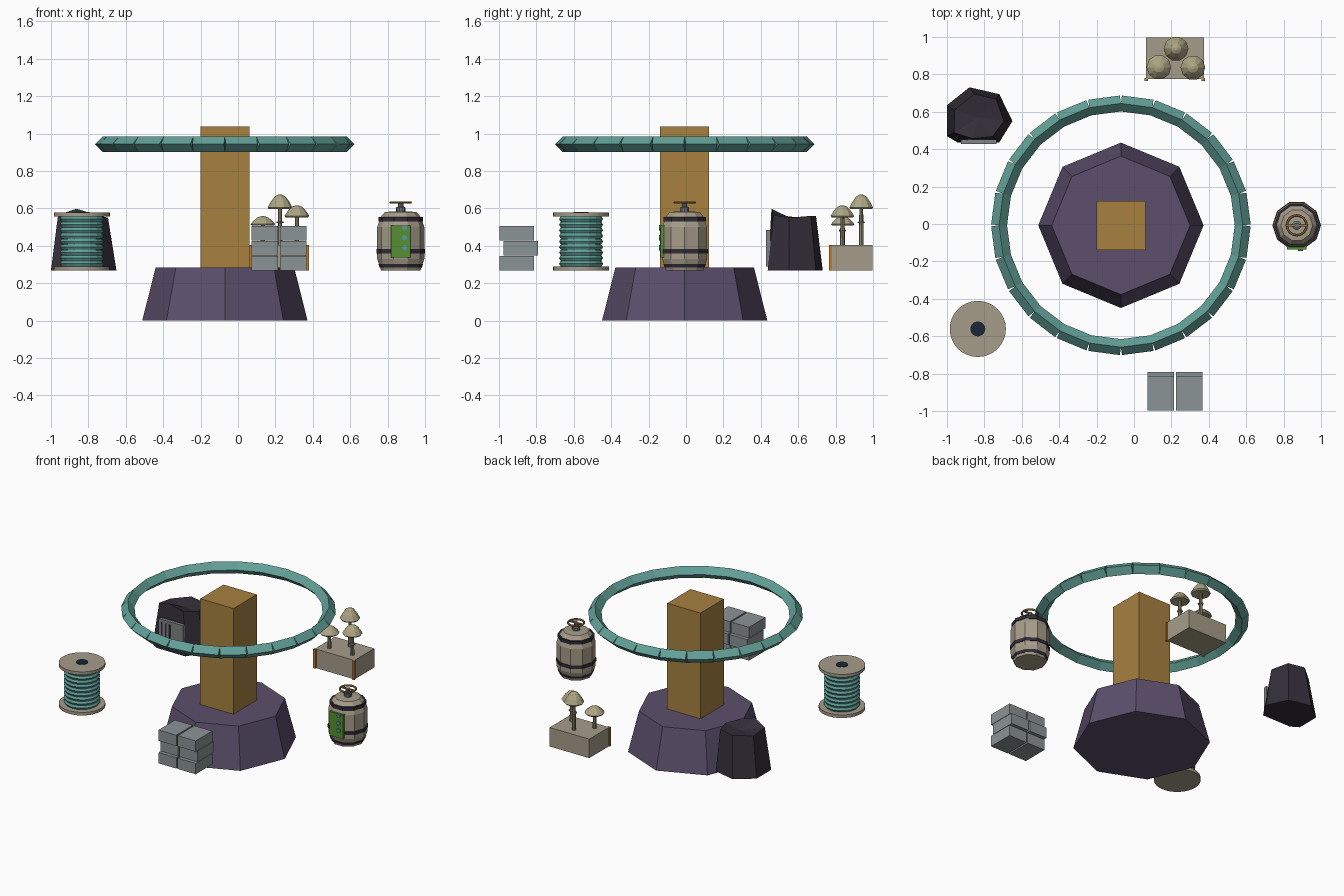
import bpy, bmesh
from math import pi, sin, cos, tan, radians
from mathutils import Matrix, Vector

if "Cube" in bpy.data.objects:
    bpy.data.objects.remove(bpy.data.objects["Cube"])

mats = {}


def mat(name, rgb):
    m = bpy.data.materials.new(name)
    m.diffuse_color = tuple((c / 255) ** 2.2 for c in rgb) + (1,)
    m.use_nodes = True
    m.node_tree.nodes["Principled BSDF"].inputs["Base Color"].default_value = m.diffuse_color
    mats[name] = m


for n, c in {"purple": (92, 80, 108), "ochre": (166, 128, 66), "teal": (98, 158, 150),
             "wood": (165, 155, 136), "dark": (52, 48, 58), "stone": (138, 146, 149),
             "coal": (54, 50, 60), "green": (84, 142, 52), "blue": (90, 150, 160),
             "navy": (32, 42, 58), "brass": (150, 115, 65), "orange": (190, 125, 55),
             "cap": (172, 164, 130), "stem": (140, 138, 112), "grey": (128, 130, 132),
             "steel": (110, 118, 128)}.items():
    mat(n, c)


def obj(name, bm, material, smooth=False):
    bmesh.ops.recalc_face_normals(bm, faces=bm.faces)
    me = bpy.data.meshes.new(name)
    bm.to_mesh(me)
    bm.free()
    me.materials.append(mats[material])
    o = bpy.data.objects.new(name, me)
    bpy.context.collection.objects.link(o)
    if smooth:
        me.shade_smooth()
        me.set_sharp_from_angle(angle=radians(40))
    return o


def box(name, material, x0, x1, y0, y1, z0, z1):
    bm = bmesh.new()
    size = Matrix.Diagonal((x1 - x0, y1 - y0, z1 - z0, 1))
    pos = Matrix.Translation(((x0 + x1) / 2, (y0 + y1) / 2, (z0 + z1) / 2))
    bmesh.ops.create_cube(bm, size=1, matrix=pos @ size)
    return obj(name, bm, material)


def lathe(name, material, x, y, profile, sides, closed=False, smooth=False):
    """Spin (radius, z) points about a vertical axis; closed makes a ring, otherwise ends are capped."""
    bm = bmesh.new()
    rings = [[bm.verts.new((x + r * cos(2 * pi * i / sides), y + r * sin(2 * pi * i / sides), z))
              for i in range(sides)] for r, z in profile]
    pairs = list(zip(rings, rings[1:]))
    if closed:
        pairs.append((rings[-1], rings[0]))
    else:
        bm.faces.new(rings[0])
        bm.faces.new(rings[-1])
    for a, b in pairs:
        for i in range(sides):
            j = (i + 1) % sides
            bm.faces.new((a[i], a[j], b[j], b[i]))
    return obj(name, bm, material, smooth)


def torus(name, material, x, y, z, R, r, sides=20, tube=6, smooth=False):
    prof = [(R + r * cos(2 * pi * k / tube), z + r * sin(2 * pi * k / tube)) for k in range(tube)]
    return lathe(name, material, x, y, prof, sides, closed=True, smooth=smooth)


CX, CY = -0.07, -0.007
BASE = 0.268

# pedestal and pillar
lathe("pedestal", "purple", CX, CY, [(0.442, 0), (0.37, 0.285)], 8)
box("pillar", "ochre", CX - 0.131, CX + 0.131, CY - 0.131, CY + 0.131, 0.285, 1.037)

# halo ring of 24 straight diamond-section segments
R, r, N = 0.646, 0.0425, 24
bm = bmesh.new()
for k in range(N):
    turn = Matrix.Translation((CX, CY, 0.943)) @ Matrix.Rotation(2 * pi * (k + 0.5) / N, 4, 'Z')
    half = R * tan(pi / N)
    ends = [[bm.verts.new(turn @ Vector((R + r * cos(a * pi / 2), s * half, r * sin(a * pi / 2))))
             for a in range(4)] for s in (-1, 1)]
    bm.faces.new(ends[0])
    bm.faces.new(ends[1])
    for a in range(4):
        b = (a + 1) % 4
        bm.faces.new((ends[0][a], ends[0][b], ends[1][b], ends[1][a]))
obj("halo_ring", bm, "teal")

# keg with bands, tap wheel and gauge panel
KX, KY = 0.87, -0.007
lathe("keg_body", "wood", KX, KY, [(0.105, BASE), (0.126, 0.33), (0.126, 0.50), (0.108, 0.553),
                                  (0.085, 0.58), (0.05, 0.583)], 10)
for z, rr, name in ((0.372, 0.130, "lower"), (0.541, 0.120, "upper")):
    lathe("keg_band_" + name, "dark", KX, KY,
          [(rr, z - 0.012), (rr, z + 0.012), (rr - 0.02, z + 0.012), (rr - 0.02, z - 0.012)],
          10, closed=True)
lathe("keg_band_base", "dark", KX, KY, [(0.113, 0.284), (0.119, 0.302)], 10)
lathe("keg_neck", "steel", KX, KY, [(0.025, 0.58), (0.025, 0.605), (0.014, 0.61), (0.014, 0.637)], 10)
torus("keg_wheel", "brass", KX, KY, 0.632, 0.053, 0.007, 16)
box("keg_wheel_spoke", "brass", KX - 0.05, KX + 0.05, KY - 0.006, KY + 0.006, 0.627, 0.637)
box("keg_panel", "green", 0.817, 0.922, -0.137, -0.115, 0.337, 0.508)
for k in range(3):
    bm = bmesh.new()
    bmesh.ops.create_cone(bm, cap_ends=True, segments=10, radius1=0.014, radius2=0.014, depth=0.012,
                          matrix=Matrix.Translation((0.89, -0.139, 0.39 + 0.053 * k))
                          @ Matrix.Rotation(pi / 2, 4, 'X'))
    obj(f"keg_gauge_{k + 1}", bm, "blue")

# cable spool
SX, SY = -0.835, -0.561
for name, z in (("bottom", BASE), ("top", 0.556)):
    lathe(f"spool_{name}_flange", "wood", SX, SY, [(0.15, z), (0.15, z + 0.022)], 32, smooth=True)
lathe("spool_core", "teal", SX, SY, [(0.104, 0.29), (0.104, 0.556)], 16)
for k in range(9):
    torus(f"spool_coil_{k + 1}", "teal", SX, SY, 0.304 + 0.0298 * k, 0.101, 0.0165, 16, 6)
lathe("spool_hole", "navy", SX, SY, [(0.04, 0.56), (0.04, 0.581)], 20)

# stacked stone blocks, middle layer pushed back
for row in range(3):
    z = BASE + 0.08 * row
    y = -0.977 if row == 1 else -0.998
    for side, x0, x1 in (("left", 0.073, 0.213), ("right", 0.224, 0.366)):
        box(f"block_{side}_{row + 1}", "stone", x0, x1, y, y + 0.186, z, z + 0.077)

# mushroom planter
box("planter", "wood", 0.063, 0.374, 0.775, 0.998, BASE, 0.403)
for name, x in (("left", 0.066), ("right", 0.371)):
    box(f"planter_post_{name}", "orange", x - 0.009, x + 0.009, 0.764, 0.78, BASE, 0.403)
for k, (x, y, z, h) in enumerate(((0.225, 0.937, 0.596, 0.078), (0.133, 0.838, 0.508, 0.05),
                                  (0.315, 0.836, 0.552, 0.064))):
    lathe(f"mushroom_stem_{k + 1}", "stem", x, y, [(0.013, 0.395), (0.010, z + 0.02)], 8)
    lathe(f"mushroom_cap_{k + 1}", "cap", x, y,
          [(0.012, z + 0.006), (0.06, z), (0.066, z + 0.008), (0.05, z + h * 0.5),
           (0.028, z + h * 0.88), (0.008, z + h)], 10)
    if k != 1:
        torus(f"mushroom_collar_{k + 1}", "stem", x, y, z - 0.07, 0.014, 0.006, 10)

# coal boulder: seven-sided, tapered, uneven top
low = [(-1.0, .47), (-.945, .437), (-.72, .437), (-.65, .55), (-.72, .694), (-.88, .731), (-1.0, .635)]
top = [(-.962, .488, .565), (-.863, .457, .598), (-.757, .467, .565), (-.695, .55, .55),
       (-.737, .668, .56), (-.853, .695, .56), (-.958, .61, .55)]
bm = bmesh.new()
a = [bm.verts.new((x, y, BASE)) for x, y in low]
b = [bm.verts.new(p) for p in top]
peak = bm.verts.new((-.83, .57, .543))
bm.faces.new(a)
for i in range(7):
    j = (i + 1) % 7
    bm.faces.new((a[i], a[j], b[j], b[i]))
    bm.faces.new((b[i], b[j], peak))
obj("coal_boulder", bm, "coal")

# slotted plate on the boulder's front
box("boulder_plate", "grey", -0.925, -0.735, 0.429, 0.452, 0.29, 0.485)
for k in range(3):
    x = -0.905 + 0.03 * k
    box(f"plate_slot_{k + 1}", "dark", x, x + 0.012, 0.427, 0.44, 0.31, 0.465)
